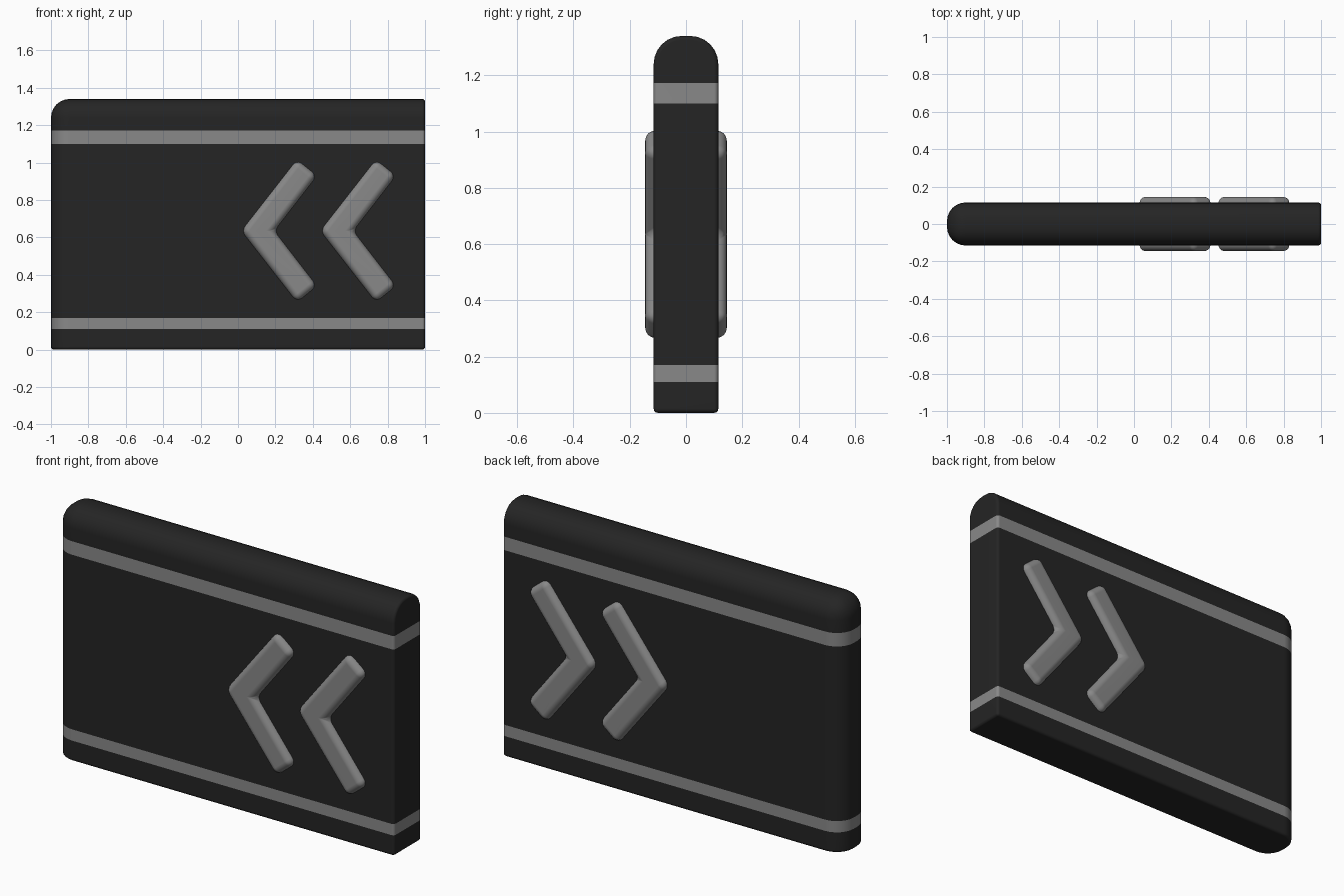
import bpy
import bmesh

if "Cube" in bpy.data.objects:
    bpy.data.objects.remove(bpy.data.objects["Cube"])

HEIGHT, HALF_Y = 1.34, 0.115
STRIPES = [(0.11, 0.17), (1.10, 1.172)]


def make_material(name, value):
    mat = bpy.data.materials.new(name)
    mat.diffuse_color = (value, value, value, 1)
    mat.use_nodes = True
    mat.node_tree.nodes["Principled BSDF"].inputs["Base Color"].default_value = mat.diffuse_color
    return mat


def bevel(bm, edges, offset, segments):
    bmesh.ops.bevel(bm, geom=edges, offset=offset, offset_type='OFFSET', segments=segments,
                    profile=0.5, affect='EDGES', clamp_overlap=True)


def prism(outline, half_y):
    """Extrude an x-z outline symmetrically through y."""
    bm = bmesh.new()
    face = bm.faces.new([bm.verts.new((x, -half_y, z)) for x, z in outline])
    ext = bmesh.ops.extrude_face_region(bm, geom=[face])
    for v in ext["geom"]:
        if isinstance(v, bmesh.types.BMVert):
            v.co.y = half_y
    bmesh.ops.recalc_face_normals(bm, faces=bm.faces)
    return bm


def finish(name, bm, materials):
    bmesh.ops.recalc_face_normals(bm, faces=bm.faces)
    mesh = bpy.data.meshes.new(name)
    bm.to_mesh(mesh)
    bm.free()
    for m in materials:
        mesh.materials.append(m)
    obj = bpy.data.objects.new(name, mesh)
    bpy.context.collection.objects.link(obj)
    bpy.ops.object.select_all(action='DESELECT')
    obj.select_set(True)
    bpy.context.view_layer.objects.active = obj
    bpy.ops.object.shade_smooth_by_angle(angle=0.7)
    normals = obj.modifiers.new("flat_face_normals", 'WEIGHTED_NORMAL')
    normals.keep_sharp = True
    return obj


dark = make_material("dark_panel", 0.018)
grey = make_material("grey_trim", 0.25)

# Panel: wide rounding along the top and left end, tight edges on the rest
bm = prism([(-1, 0), (1, 0), (1, HEIGHT), (-1, HEIGHT)], HALF_Y)


def on(edge, axis, value):
    return all(abs(v.co[axis] - value) < 1e-4 for v in edge.verts)


def is_end(e):
    return on(e, 0, 1) or on(e, 2, 0)


bevel(bm, [e for e in bm.edges if not is_end(e)
           and (on(e, 0, -1) or on(e, 2, HEIGHT))], 0.1, 6)
bevel(bm, [e for e in bm.edges if is_end(e) and e.calc_face_angle(0) > 0.8], 0.015, 3)

# Flush stripes: cut bands into the panel and recolour them
for z in (z for band in STRIPES for z in band):
    bmesh.ops.bisect_plane(bm, geom=bm.verts[:] + bm.edges[:] + bm.faces[:], dist=1e-5,
                           plane_co=(0, 0, z), plane_no=(0, 0, 1))
for f in bm.faces:
    z = f.calc_center_median().z
    f.material_index = int(any(lo < z < hi for lo, hi in STRIPES))
finish("striped_panel", bm, [dark, grey])

# Raised arrows, passing through the panel so they show on both sides
MID = 0.635
upper = [(0.42, 0.295), (0.312, 0.382)]
for i in range(2):
    pts = [(0.192, 0)] + upper + [(0.014, 0)] + [(x, -z) for x, z in reversed(upper)]
    bm = prism([(x + 0.003 + 0.422 * i, MID + z) for x, z in pts], 0.145)
    bevel(bm, bm.edges[:], 0.035, 5)
    finish(f"arrow_{i + 1}", bm, [grey])
